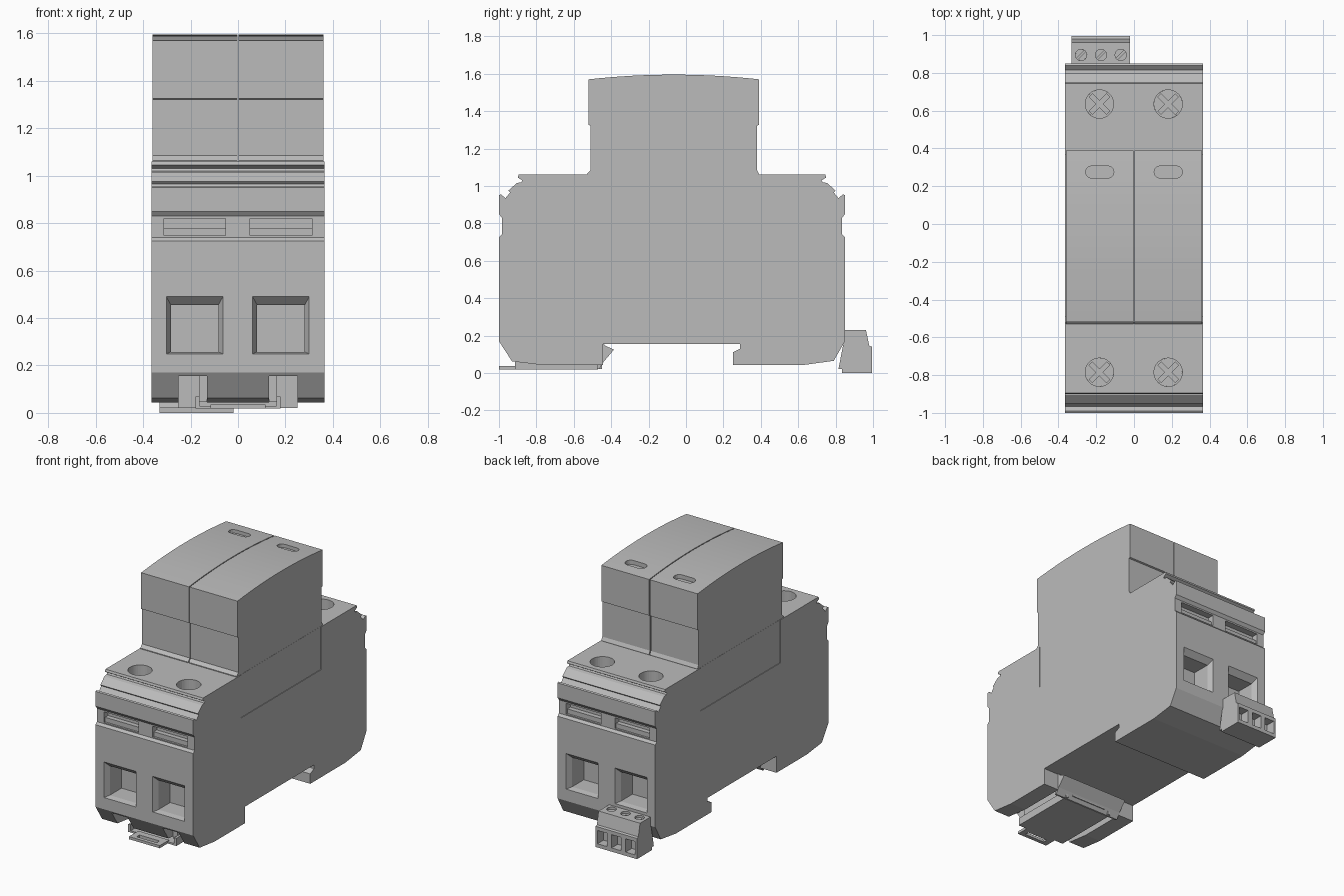
import bpy, bmesh, math
from mathutils import Vector, Matrix

if "Cube" in bpy.data.objects:
    bpy.data.objects.remove(bpy.data.objects["Cube"])

grey = bpy.data.materials.new("housing grey")
grey.use_nodes = True
grey.diffuse_color = (0.5, 0.5, 0.5, 1)
grey.node_tree.nodes["Principled BSDF"].inputs["Base Color"].default_value = (0.5, 0.5, 0.5, 1)

MID = -0.075        # centre of the housing in y
HALF = 0.925        # half the housing depth
W = 0.365           # half the housing width


def finish(name, bm):
    bmesh.ops.recalc_face_normals(bm, faces=bm.faces[:])
    mesh = bpy.data.meshes.new(name)
    bm.to_mesh(mesh)
    bm.free()
    mesh.materials.append(grey)
    obj = bpy.data.objects.new(name, mesh)
    bpy.context.scene.collection.objects.link(obj)
    return obj


def prism(name, profile, x0, x1):
    """Extrude a (y, z) profile along x."""
    bm = bmesh.new()
    face = bm.faces.new([bm.verts.new((x0, y, z)) for y, z in profile])
    ext = bmesh.ops.extrude_face_region(bm, geom=[face])
    verts = [g for g in ext["geom"] if isinstance(g, bmesh.types.BMVert)]
    bmesh.ops.translate(bm, verts=verts, vec=(x1 - x0, 0, 0))
    return finish(name, bm)


def box(name, x0, x1, y0, y1, z0, z1, turn=0):
    bm = bmesh.new()
    bmesh.ops.create_cube(bm, size=1)
    size = Matrix.Diagonal((x1 - x0, y1 - y0, z1 - z0, 1))
    centre = Vector((x0 + x1, y0 + y1, z0 + z1)) / 2
    bm.transform(Matrix.Translation(centre) @ Matrix.Rotation(turn, 4, "Z") @ size)
    return finish(name, bm)


def cylinder(name, x, y, z0, z1, r, sides=32):
    bm = bmesh.new()
    bmesh.ops.create_cone(bm, cap_ends=True, segments=sides, radius1=r, radius2=r, depth=z1 - z0)
    bm.transform(Matrix.Translation((x, y, (z0 + z1) / 2)))
    return finish(name, bm)


def hull(name, points):
    bm = bmesh.new()
    for p in points:
        bm.verts.new(p)
    bmesh.ops.convex_hull(bm, input=bm.verts[:])
    return finish(name, bm)


def cut(target, *cutters):
    """Subtract the cutters and delete them."""
    for c in cutters:
        mod = target.modifiers.new("cut", "BOOLEAN")
        mod.operation, mod.solver, mod.object = "DIFFERENCE", "EXACT", c
        bpy.context.view_layer.objects.active = target
        bpy.ops.object.modifier_apply(modifier=mod.name)
        bpy.data.objects.remove(c)


# Housing: mirrored upper wall, separate feet with the rail gap between
wall = [(0.82, 1.06), (0.825, 1.045), (0.80, 1.03), (0.805, 1.02), (0.83, 1.015),
        (0.875, 0.975), (0.865, 0.965), (0.89, 0.935), (0.915, 0.955), (0.925, 0.95),
        (0.925, 0.85), (0.91, 0.83), (0.91, 0.74), (0.925, 0.725), (0.925, 0.17)]
feet = [(-0.93, 0.062), (-0.77, 0.043), (-0.445, 0.043), (-0.445, 0.155), (0.29, 0.155),
        (0.29, 0.13), (0.25, 0.11), (0.25, 0.043), (0.63, 0.043), (0.79, 0.065)]
profile = ([(MID - d, z) for d, z in wall] + feet
           + [(MID + d, z) for d, z in reversed(wall)])
housing = prism("housing", profile, -W, W)

for s in (-1, 1):
    # Shallow side recess and latch channels
    xs = sorted((s * 0.361, s * 0.4))
    cut(housing, box("side_recess", *xs, -0.49, 0.365, 0.77, 1.1))
    xs = sorted((s * 0.13, s * 0.25))
    cut(housing, box("latch_channel", *xs, -1.1, -0.42, -0.1, 0.156))

for end in (-1, 1):
    def y_at(depth):
        return MID + end * (HALF - depth)

    for i, x in enumerate((-0.183, 0.181)):
        # Terminal window: funnel followed by a straight pocket
        outer = [(x + a, y_at(-0.01), z) for a in (-0.125, 0.125) for z in (0.247, 0.5)]
        inner = [(x + a, y_at(0.035), z) for a in (-0.1, 0.1) for z in (0.257, 0.455)]
        cut(housing, hull("funnel", outer + inner))
        ys = sorted((y_at(0.02), y_at(0.16)))
        cut(housing, box("pocket", x - 0.1, x + 0.1, *ys, 0.257, 0.455))

        # Label slot with a stepped insert
        ys = sorted((y_at(0), y_at(0.06)))
        cut(housing, box("slot", x - 0.13, x + 0.13, *ys, 0.747, 0.82))
        ys = sorted((y_at(0.028), y_at(0.062)))
        box("label_insert", x - 0.13, x + 0.13, *ys, 0.745, 0.778)

        # Screw well and cross-head screw
        y = MID + end * 0.71
        cut(housing, cylinder("well", x, y, 0.9, 1.2, 0.075))
        screw = cylinder("terminal_screw", x, y, 0.88, 0.93, 0.0749)
        for turn in (math.pi / 4, -math.pi / 4):
            cut(screw, box("cross", x - 0.065, x + 0.065, y - 0.012, y + 0.012, 0.91, 0.95, turn))

# Two plug-in modules with a gently arched top
arch = []
for i in range(17):
    t = i / 8 - 1
    arch.append((-0.065 + 0.455 * t, 1.595 - 0.025 * t * t))
module = ([(-0.53, 1.0), (-0.53, 1.065), (-0.51, 1.085), (-0.51, 1.322), (-0.52, 1.326)] + arch
          + [(0.39, 1.326), (0.38, 1.322), (0.38, 1.085), (0.39, 1.065), (0.39, 1.0)])
for name, x0, x1 in (("right_module", -0.36, -0.003), ("left_module", 0.003, 0.36)):
    obj = prism(name, module, x0, x1)
    x = (x0 + x1) / 2
    # Rounded indicator window
    pill = [(x + sx * 0.043 + 0.032 * math.cos(a), 0.275 + 0.032 * math.sin(a), z)
            for sx in (-1, 1) for z in (1.555, 1.65)
            for a in [k * math.pi / 8 for k in range(16)]]
    cut(obj, hull("indicator_window", pill))

# Rail latch: slide plate, pull tab with slot, arms and hook
box("latch_plate", -0.18, 0.18, -0.915, -0.47, 0.018, 0.03)
tab = box("latch_tab", -0.115, 0.115, -1.0, -0.9, 0.018, 0.036)
cut(tab, box("tab_slot", -0.075, 0.075, -0.975, -0.945, 0, 0.1))
for s in (-1, 1):
    box("latch_arm", *sorted((s * 0.162, s * 0.18)), -0.915, -0.45, 0.02, 0.07)
    box("latch_guide", *sorted((s * 0.131, s * 0.165)), -0.88, -0.45, 0.045, 0.157)
prism("latch_hook", [(-0.475, 0.02), (-0.465, 0.02), (-0.44, 0.06), (-0.385, 0.125),
                     (-0.43, 0.145), (-0.44, 0.157), (-0.475, 0.157)], -0.25, 0.25)

# Signal connector plugged in low on the back
plug = prism("signal_connector", [(0.815, 0.02), (0.835, 0.02), (0.835, 0.0), (0.995, 0.0),
                                  (0.995, 0.14), (0.98, 0.145), (0.962, 0.23), (0.84, 0.23),
                                  (0.84, 0.15)], -0.33, -0.02)
for x in (-0.28, -0.175, -0.07):
    cut(plug, box("wire_entry", x - 0.035, x + 0.035, 0.93, 1.05, 0.025, 0.115),
        cylinder("screw_hole", x, 0.895, 0.2, 0.3, 0.03, 24))
    screw = cylinder("connector_screw", x, 0.895, 0.19, 0.215, 0.0299, 24)
    cut(screw, box("drive_slot", x - 0.04, x + 0.04, 0.89, 0.9, 0.207, 0.25, math.pi / 4))
